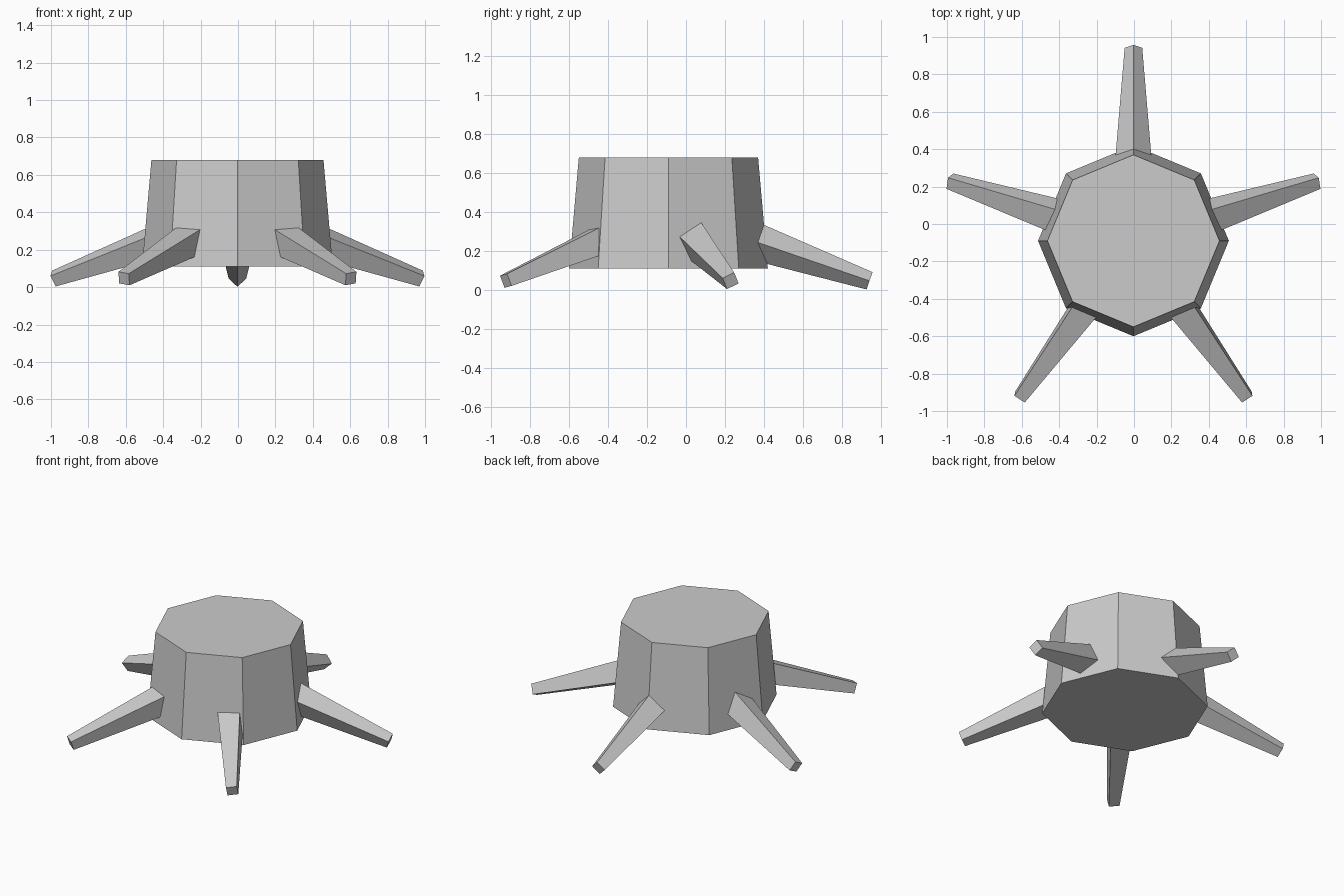
import bpy, math
from mathutils import Vector

if "Cube" in bpy.data.objects:
    bpy.data.objects.remove(bpy.data.objects["Cube"])

CENTRE = Vector((-0.003, -0.09, 0))

bark = bpy.data.materials.new("bark_grey")
bark.diffuse_color = (0.6, 0.6, 0.6, 1)
bark.use_nodes = True
bark.node_tree.nodes["Principled BSDF"].inputs["Base Color"].default_value = bark.diffuse_color


def tapered(name, sides, r1, r2, start, end):
    """Flat-sided tapered prism running from start to end."""
    axis = end - start
    bpy.ops.mesh.primitive_cone_add(vertices=sides, radius1=r1, radius2=r2,
                                    depth=axis.length)
    ob = bpy.context.object
    ob.name = name
    ob.location = (start + end) / 2
    # Shortest swing from vertical, so each root gets its own roll
    ob.rotation_mode = 'QUATERNION'
    ob.rotation_quaternion = Vector((0, 0, 1)).rotation_difference(axis)
    ob.data.materials.append(bark)
    return ob


# Eight-sided trunk
tapered("stump", 8, 0.51, 0.46, CENTRE + Vector((0, 0, 0.11)),
        CENTRE + Vector((0, 0, 0.68)))

# Five square roots spreading down and outwards
for i in range(5):
    a = math.radians(90 + 72 * i)
    out = Vector((math.cos(a), math.sin(a), 0))
    tapered(f"root_{i + 1}", 4, 0.102, 0.047,
            CENTRE + out * 0.38 + Vector((0, 0, 0.27)),
            CENTRE + out * 1.032 + Vector((0, 0, 0.046)))
